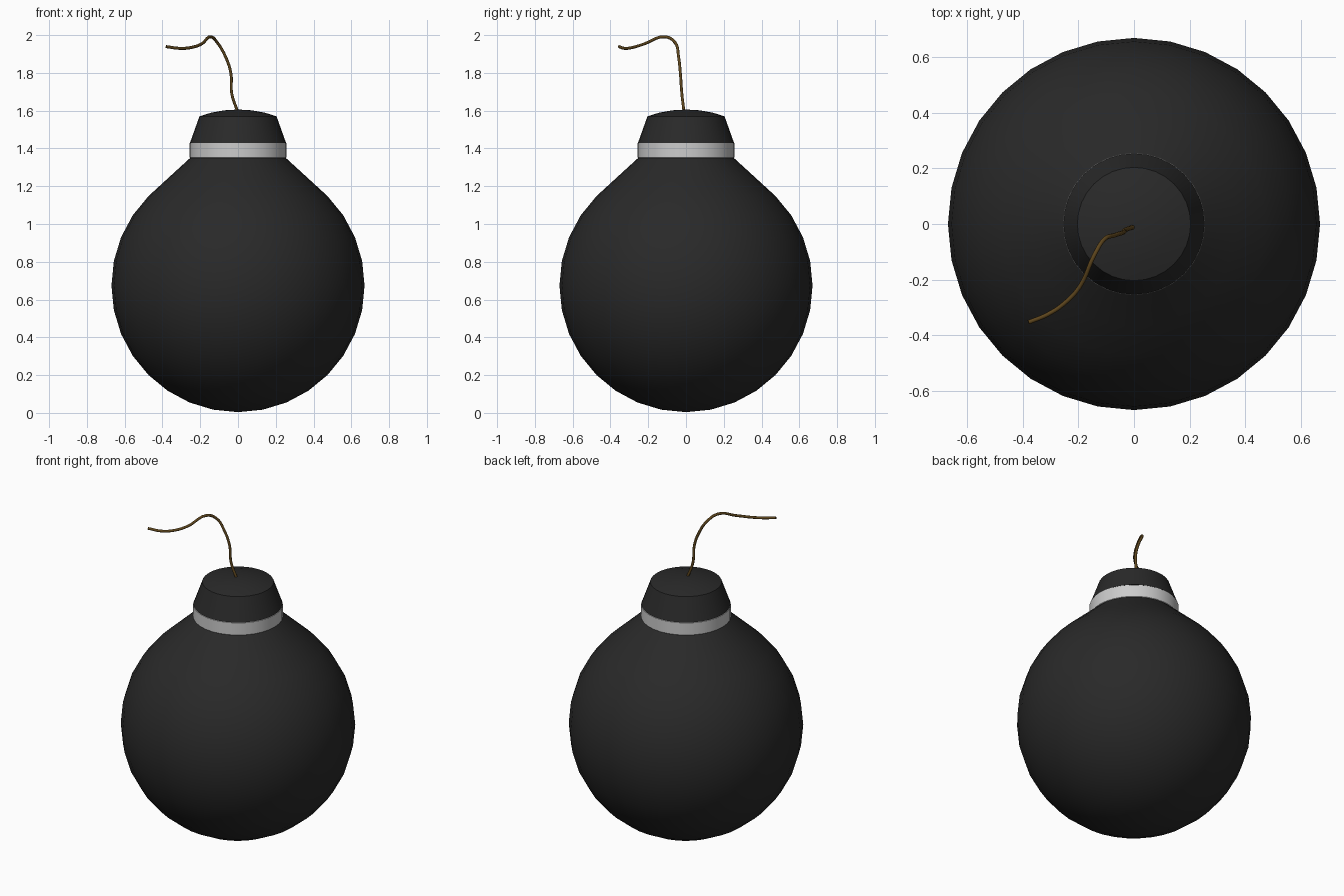
import bpy, bmesh, math
from mathutils import Vector

if "Cube" in bpy.data.objects:
    bpy.data.objects.remove(bpy.data.objects["Cube"])

SEG = 32
R = 0.67


def material(name, rgb):
    m = bpy.data.materials.new(name)
    m.diffuse_color = (*rgb, 1)
    m.use_nodes = True
    m.node_tree.nodes["Principled BSDF"].inputs["Base Color"].default_value = m.diffuse_color
    return m


def lathe(name, profile, mat, angle=30):
    """Spin a (radius, z) profile around the z axis."""
    bm = bmesh.new()
    verts = [bm.verts.new((r, 0, z)) for r, z in profile]
    edges = [bm.edges.new(p) for p in zip(verts, verts[1:])]
    bmesh.ops.spin(bm, geom=verts + edges, cent=(0, 0, 0), axis=(0, 0, 1),
                   angle=math.tau, steps=SEG, use_duplicate=False)
    bmesh.ops.remove_doubles(bm, verts=bm.verts, dist=1e-4)
    bmesh.ops.recalc_face_normals(bm, faces=bm.faces)
    me = bpy.data.meshes.new(name)
    bm.to_mesh(me)
    bm.free()
    ob = bpy.data.objects.new(name, me)
    bpy.context.collection.objects.link(ob)
    me.materials.append(mat)
    bpy.ops.object.select_all(action='DESELECT')
    ob.select_set(True)
    bpy.context.view_layer.objects.active = ob
    bpy.ops.object.shade_smooth_by_angle(angle=math.radians(angle))
    return ob


black = material("black_iron", (0.022, 0.022, 0.022))
white = material("pale_band", (0.75, 0.75, 0.75))
brown = material("brown_cord", (0.11, 0.06, 0.012))

# Round body: sphere rings up to the shoulder, then a straight slope to the neck
step = math.pi / 16
sphere = [(R * math.sin(i * step), R - R * math.cos(i * step) + 0.004) for i in range(13)]
lathe("body", sphere + [(0.37, 1.243), (0.253, 1.35)], black, 40)

# Band around the neck
lathe("neck_band", [(0.253, 1.35), (0.256, 1.352), (0.256, 1.428), (0.253, 1.43)], white)

# Tapered cap with a shallow domed top
lathe("cap", [(0.254, 1.43), (0.204, 1.57), (0.14, 1.59), (0.07, 1.602), (0, 1.606)], black)

# Curling fuse
path = [(0, -0.01, 1.59), (-0.033, -0.022, 1.69), (-0.038, -0.03, 1.8),
        (-0.068, -0.04, 1.89), (-0.108, -0.056, 1.958), (-0.142, -0.11, 1.991),
        (-0.195, -0.225, 1.952), (-0.25, -0.285, 1.934), (-0.31, -0.325, 1.93),
        (-0.38, -0.354, 1.939)]
cu = bpy.data.curves.new("fuse", 'CURVE')
cu.dimensions = '3D'
cu.bevel_depth = 0.008
cu.bevel_resolution = 2
cu.resolution_u = 5
cu.use_fill_caps = True
sp = cu.splines.new('BEZIER')
sp.bezier_points.add(len(path) - 1)
for bp, p in zip(sp.bezier_points, path):
    bp.co = Vector(p)
    bp.handle_left_type = bp.handle_right_type = 'AUTO'
cu.materials.append(brown)
bpy.context.collection.objects.link(bpy.data.objects.new("fuse", cu))
